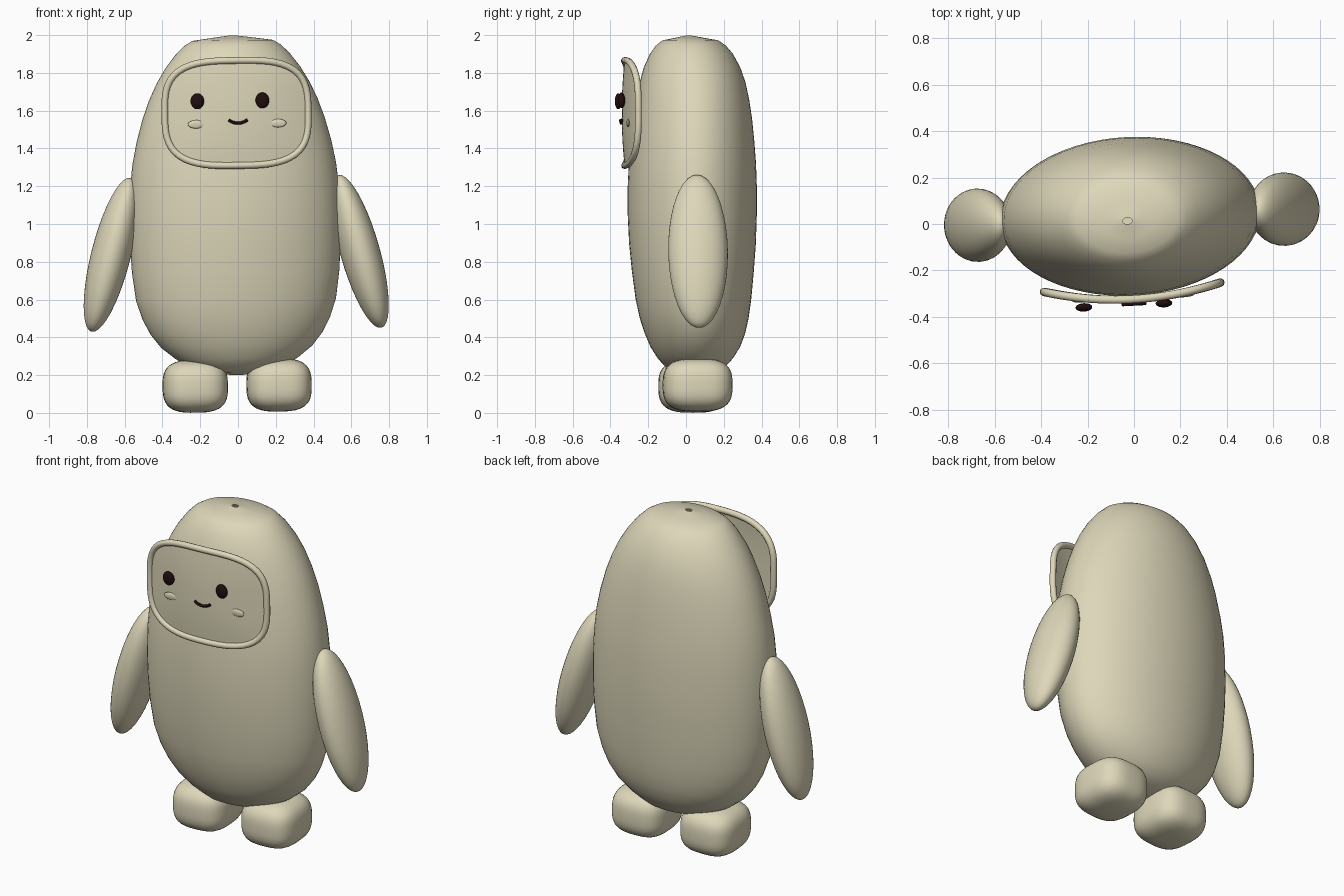
import bpy, bmesh, math
from mathutils import Matrix, Vector

if "Cube" in bpy.data.objects:
    bpy.data.objects.remove(bpy.data.objects["Cube"])

# the whole figure stands slightly turned and leaning
POSE = Matrix.Rotation(math.radians(3), 4, 'Z') @ Matrix.Rotation(math.radians(-0.8), 4, 'Y')


def material(name, rgb):
    m = bpy.data.materials.new(name)
    m.diffuse_color = (*rgb, 1)
    m.use_nodes = True
    m.node_tree.nodes["Principled BSDF"].inputs["Base Color"].default_value = m.diffuse_color
    return m


cream = material("cream", (0.73, 0.68, 0.49))
dark = material("dark brown", (0.015, 0.004, 0.004))


def finish(name, bm, mat, local=Matrix.Identity(4)):
    bmesh.ops.transform(bm, matrix=POSE @ local, verts=bm.verts)
    bmesh.ops.recalc_face_normals(bm, faces=bm.faces)
    me = bpy.data.meshes.new(name)
    bm.to_mesh(me)
    bm.free()
    for p in me.polygons:
        p.use_smooth = True
    me.materials.append(mat)
    ob = bpy.data.objects.new(name, me)
    bpy.context.collection.objects.link(ob)


def bridge(bm, a, b):
    n = len(a)
    for i in range(n):
        bm.faces.new((a[i], a[(i + 1) % n], b[(i + 1) % n], b[i]))


def ellipsoid(name, centre, size, mat, tilt=0, seg=32):
    bm = bmesh.new()
    bmesh.ops.create_uvsphere(bm, u_segments=seg, v_segments=seg // 2, radius=1)
    finish(name, bm, mat, Matrix.Translation(centre)
           @ Matrix.Rotation(math.radians(tilt), 4, 'Y') @ Matrix.Diagonal((*size, 1)))


def tube(name, points, radius, mat, closed, sides=10):
    """Round tube along points lying roughly in the xz plane."""
    bm = bmesh.new()
    rings, n = [], len(points)
    for i, p in enumerate(points):
        a = points[(i - 1) % n] if closed else points[max(i - 1, 0)]
        b = points[(i + 1) % n] if closed else points[min(i + 1, n - 1)]
        t = (b - a).normalized()
        u = t.cross(Vector((0, 1, 0))).normalized()
        v = t.cross(u)
        rings.append([bm.verts.new(p + radius * (math.cos(k) * u + math.sin(k) * v))
                      for k in (2 * math.pi * j / sides for j in range(sides))])
    for i in range(n if closed else n - 1):
        bridge(bm, rings[i], rings[(i + 1) % n])
    if not closed:
        bm.faces.new(rings[0])
        bm.faces.new(rings[-1])
    finish(name, bm, mat)


# body: stacked ellipses (height, half width, half depth, depth centre)
PROFILE = [
    (0.20, 0.02, 0.015, 0.04), (0.213, 0.14, 0.09, 0.045), (0.24, 0.24, 0.155, 0.05),
    (0.29, 0.325, 0.2, 0.05), (0.35, 0.4, 0.237, 0.05), (0.42, 0.455, 0.265, 0.048),
    (0.50, 0.497, 0.287, 0.044), (0.60, 0.53, 0.305, 0.04), (0.75, 0.55, 0.322, 0.037),
    (0.90, 0.558, 0.335, 0.035), (1.05, 0.56, 0.341, 0.034), (1.20, 0.553, 0.341, 0.034),
    (1.32, 0.54, 0.336, 0.035), (1.44, 0.516, 0.326, 0.036), (1.56, 0.483, 0.313, 0.037),
    (1.66, 0.447, 0.298, 0.037), (1.75, 0.405, 0.28, 0.036), (1.83, 0.357, 0.255, 0.033),
    (1.90, 0.303, 0.22, 0.03), (1.945, 0.258, 0.185, 0.027), (1.972, 0.215, 0.148, 0.024),
    (1.985, 0.12, 0.08, 0.02), (1.998, 0.02, 0.014, 0.015)]
bm = bmesh.new()
SIDES = 64
rings = [[bm.verts.new((w * math.cos(k), c + d * math.sin(k), z))
          for k in (2 * math.pi * i / SIDES for i in range(SIDES))] for z, w, d, c in PROFILE]
for a, b in zip(rings, rings[1:]):
    bridge(bm, a, b)
bm.faces.new(rings[0])
finish("body", bm, cream)

# arms and feet, mirrored left to right
for side, s in (("left", -1), ("right", 1)):
    ellipsoid(side + "_arm", (s * 0.66, 0.03, 0.846), (0.105, 0.158, 0.42), cream, -15 * s, 40)
    bm = bmesh.new()
    bmesh.ops.create_cube(bm, size=2)
    bmesh.ops.subdivide_edges(bm, edges=bm.edges[:], cuts=11, use_grid_fill=True)
    for v in bm.verts:
        v.co /= sum(abs(c) ** 3 for c in v.co) ** (1 / 3)
    finish(side + "_foot", bm, cream, Matrix.Translation((s * 0.222, 0.05, 0.144))
           @ Matrix.Diagonal((0.172, 0.184, 0.14, 1)))


# face opening: rounded outline on a curved, slightly domed sheet
FZ, FA, FB = 1.588, 0.38, 0.278


def face_point(angle, r):
    c, s = math.cos(angle), math.sin(angle)
    k = r / (abs(c) ** 3.2 + abs(s) ** 3.2) ** (1 / 3.2)
    x = FA * k * c
    return Vector((x, -0.323 + 0.36 * x * x - 0.015 * (1 - r * r), FZ + FB * k * s))


N = 72
ANGLES = [2 * math.pi * i / N for i in range(N)]
tube("face_frame", [face_point(a, 1) for a in ANGLES], 0.018, cream, True)
bm = bmesh.new()
rings = [[bm.verts.new(face_point(a, r)) for a in ANGLES] for r in (0.1, 0.3, 0.5, 0.7, 0.85, 1)]
for a, b in zip(rings, rings[1:]):
    bridge(bm, a, b)
bm.faces.new(rings[0])
finish("face_sheet", bm, cream)

# eyes, cheeks and smile
for side, x in (("left", -0.211), ("right", 0.134)):
    ellipsoid(side + "_eye", (x, -0.347, 1.653), (0.036, 0.018, 0.042), dark, 0, 24)
for side, s in (("left", -1), ("right", 1)):
    ellipsoid(side + "_cheek", (s * 0.217, -0.318, 1.531), (0.044, 0.008, 0.022), cream, 0, 24)
smile = [Vector((0.004 + 0.05 * t, -0.343, 1.534 + 0.017 * t * t))
         for t in (i / 6 - 1 for i in range(13))]
tube("smile", smile, 0.008, dark, False, 8)
